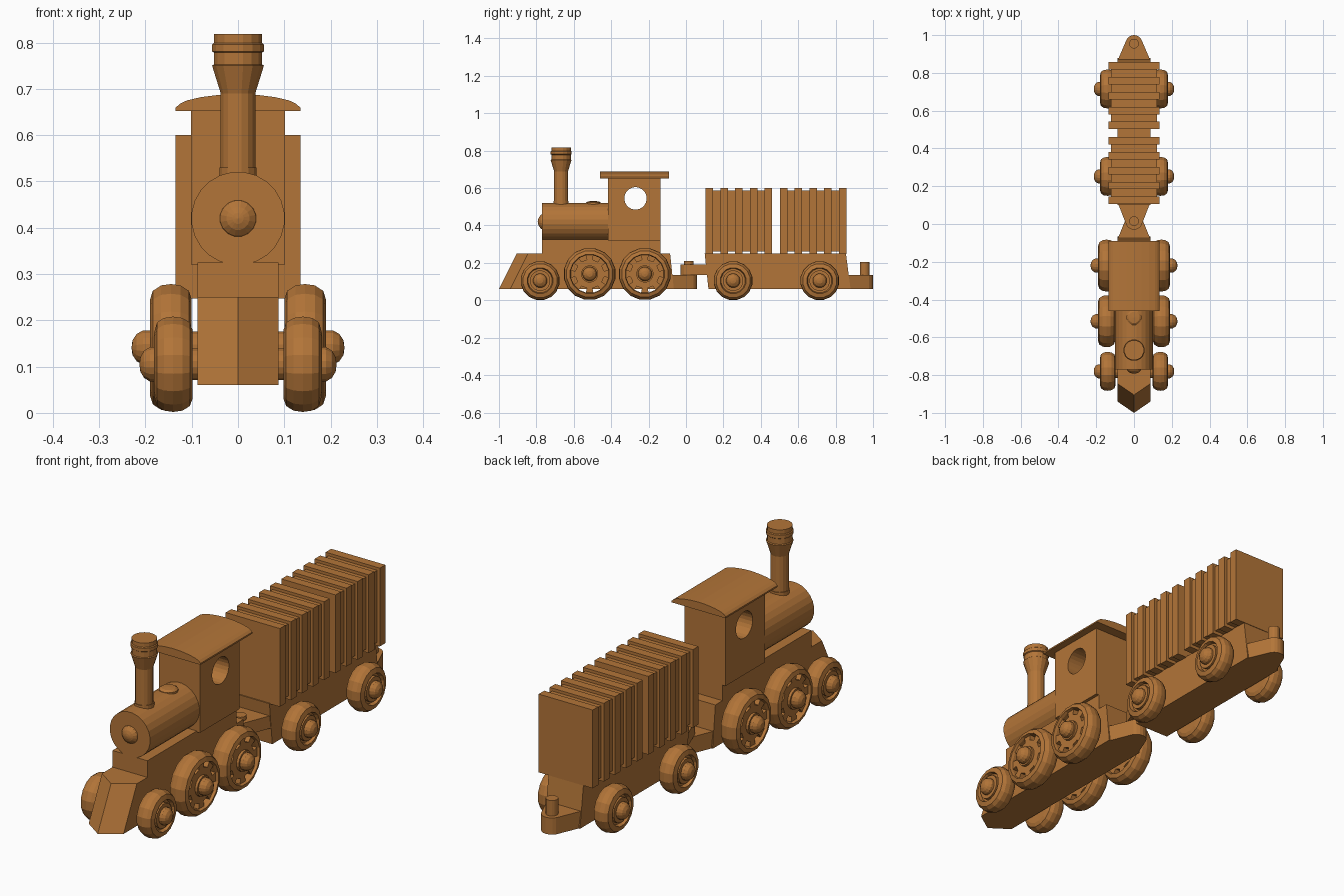
import bpy, bmesh, math
from mathutils import Vector

if "Cube" in bpy.data.objects:
    bpy.data.objects.remove(bpy.data.objects["Cube"])

wood = bpy.data.materials.new("warm brown wood")
wood.diffuse_color = (0.45, 0.178, 0.04, 1)
wood.use_nodes = True
wood.node_tree.nodes["Principled BSDF"].inputs["Base Color"].default_value = wood.diffuse_color


def finish(bm, name):
    bmesh.ops.recalc_face_normals(bm, faces=bm.faces[:])
    me = bpy.data.meshes.new(name)
    bm.to_mesh(me)
    bm.free()
    me.materials.append(wood)
    ob = bpy.data.objects.new(name, me)
    bpy.context.collection.objects.link(ob)
    return ob


def loft(name, low, z0, high, z1):
    """Solid between two outlines of equal point count."""
    bm = bmesh.new()
    a = [bm.verts.new((x, y, z0)) for x, y in low]
    b = [bm.verts.new((x, y, z1)) for x, y in high]
    bm.faces.new(a)
    bm.faces.new(b)
    for i in range(len(a)):
        j = (i + 1) % len(a)
        bm.faces.new((a[i], a[j], b[j], b[i]))
    return finish(bm, name)


def rect(hx, y0, y1):
    return [(-hx, y0), (hx, y0), (hx, y1), (-hx, y1)]


def box(name, hx, y0, y1, z0, z1):
    return loft(name, rect(hx, y0, y1), z0, rect(hx, y0, y1), z1)


def lathe(name, axis, centre, profile, n=16, sign=1, holes=None):
    """Turn (radius, distance) points around an axis; holes names two profile
    spans that are opened on every other segment and walled through."""
    bm = bmesh.new()
    rings = []
    for r, h in profile:
        ring = []
        for k in range(1 if r == 0 else n):
            t = 2 * math.pi * (k + 0.5) / n
            u, v, h2 = r * math.cos(t), r * math.sin(t), h * sign
            p = {'x': (h2, u, v), 'y': (u, h2, v), 'z': (u, v, h2)}[axis]
            ring.append(bm.verts.new(Vector(p) + Vector(centre)))
        rings.append(ring)
    for i in range(len(rings) - 1):
        a, b = rings[i], rings[i + 1]
        for k in range(n):
            m = (k + 1) % n
            if holes and i in holes and k % 2 == 0:
                continue
            if len(a) == 1:
                bm.faces.new((a[0], b[k], b[m]))
            elif len(b) == 1:
                bm.faces.new((a[k], a[m], b[0]))
            else:
                bm.faces.new((a[k], a[m], b[m], b[k]))
    if holes:
        i, j = holes
        bi, bo, fo, fi = rings[i], rings[i + 1], rings[j], rings[j + 1]
        for k in range(0, n, 2):
            m = (k + 1) % n
            bm.faces.new((bi[k], bi[m], fi[m], fi[k]))
            bm.faces.new((bo[k], bo[m], fo[m], fo[k]))
            for q in (k, m):
                bm.faces.new((bi[q], bo[q], fo[q], fi[q]))
    return finish(bm, name)


def cylinder(name, axis, centre, r, h0, h1, n=16):
    return lathe(name, axis, centre, [(0, h0), (r, h0), (r, h1), (0, h1)], n)


# Wheels, with axles
BIG = [(0, .115), (.078, .115), (.102, .115), (.106, .10), (.125, .106), (.137, .124),
       (.14, .145), (.137, .166), (.125, .184), (.106, .19), (.102, .178), (.078, .178),
       (.046, .178), (.046, .19), (.038, .19), (.038, .205), (.03, .219), (.016, .228), (0, .23)]
SMALL = [(0, .10), (.075, .098), (.092, .104), (.102, .12), (.105, .14), (.102, .16),
         (.092, .175), (.07, .181), (.065, .165), (.055, .165), (.055, .178), (.038, .178),
         (.038, .19), (.03, .203), (.016, .211), (0, .213)]


def wheel_pair(name, y, z, profile, holes=None):
    for side, s in (("right", 1), ("left", -1)):
        lathe(f"{name}_wheel_{side}", 'x', (0, y, z), profile, 16, s, holes)
    cylinder(f"{name}_axle", 'x', (0, y, z), .035, -.12, .12)


wheel_pair("engine_front", -.78, .105, SMALL)
wheel_pair("engine_middle", -.515, .141, BIG, (1, 10))
wheel_pair("engine_rear", -.22, .141, BIG, (1, 10))
wheel_pair("wagon_front", .252, .105, SMALL)
wheel_pair("wagon_rear", .715, .105, SMALL)


# Chassis blocks, the engine one with a pointed sloping nose
def nose(y, back):
    return [(-.087, y + .06), (0, y), (.087, y + .06), (.087, back), (-.087, back)]


loft("engine_chassis", nose(-1, -.065), .06, nose(-.905, -.085), .25)
loft("wagon_chassis", rect(.087, .12, .88), .06, rect(.087, .10, .855), .25)
box("engine_upper_base", .087, -.77, -.136, .25, .325)


# Couplings: tapered tongues with rounded ends, and pins
def tongue(name, y_root, y_end, z0, z1):
    d = 1 if y_end > y_root else -1
    pts = [(.087, y_root)]
    for k in range(9):
        t = math.pi * (.08 + .84 * k / 8)
        pts.append((.045 * math.cos(t), y_end + d * .045 * math.sin(t)))
    pts.append((-.087, y_root))
    loft(name, pts, z0, pts, z1)


tongue("engine_coupling", -.08, .015, .06, .135)
tongue("wagon_front_coupling", .115, .015, .135, .192)
tongue("wagon_rear_coupling", .865, .955, .06, .135)
cylinder("engine_coupling_pin", 'z', (0, .015, 0), .026, .07, .21)
cylinder("wagon_coupling_pin", 'z', (0, .955, 0), .026, .07, .205)

# Boiler with front knob, dome and chimney
cylinder("boiler", 'y', (0, 0, .42), .101, -.77, -.41, 24)
lathe("boiler_knob", 'y', (0, -.765, .42),
      [(0, 0), (.041, 0), (.038, -.01), (.025, -.021), (.012, -.026), (0, -.028)])
lathe("boiler_dome", 'z', (0, -.495, 0),
      [(0, .5), (.04, .5), (.04, .522), (.03, .529), (0, .531)])
lathe("chimney", 'z', (0, -.668, 0),
      [(0, .48), (.041, .48), (.041, .53), (.038, .53), (.038, .69), (.057, .75), (.053, .753),
       (.053, .778), (.057, .781), (.057, .796), (.053, .799), (.053, .818), (0, .818)])

# Cab with a round window cut through
cab = box("cab", .102, -.418, -.136, .32, .657)
cutter = cylinder("window_cutter", 'x', (0, -.27, .545), .06, -.3, .3, 24)
cutter.hide_render = True
cut = cab.modifiers.new("window", 'BOOLEAN')
cut.operation = 'DIFFERENCE'
cut.solver = 'EXACT'
cut.object = cutter
bpy.context.view_layer.objects.active = cab
bpy.ops.object.modifier_apply(modifier=cut.name)
bpy.data.objects.remove(cutter)

# Arched roof: cross-section in x and z, run along y
arch = [(.135, .652), (.135, .659), (.125, .668), (.11, .675), (.08, .682), (.04, .687), (0, .689)]
section = arch + [(-x, z) for x, z in arch[-2::-1]]
roof = loft("cab_roof", [(x, z) for x, z in section], .09, section, .46)
for v in roof.data.vertices:
    x, z, y = v.co
    v.co = (x, -y, z)
roof.data.flip_normals()
bm = bmesh.new()
bm.from_mesh(roof.data)
bmesh.ops.recalc_face_normals(bm, faces=bm.faces[:])
bm.to_mesh(roof.data)
bm.free()

# Wagon load: two stacks of alternating wide and narrow slats
for stack, y0 in (("front", .105), ("rear", .502)):
    for i in range(9):
        y = y0 + i * .0395
        if i % 2 == 0:
            box(f"{stack}_wide_slat_{i}", .135, y, y + .0395, .247, .6)
        else:
            box(f"{stack}_narrow_slat_{i}", .122, y, y + .0395, .262, .587)
